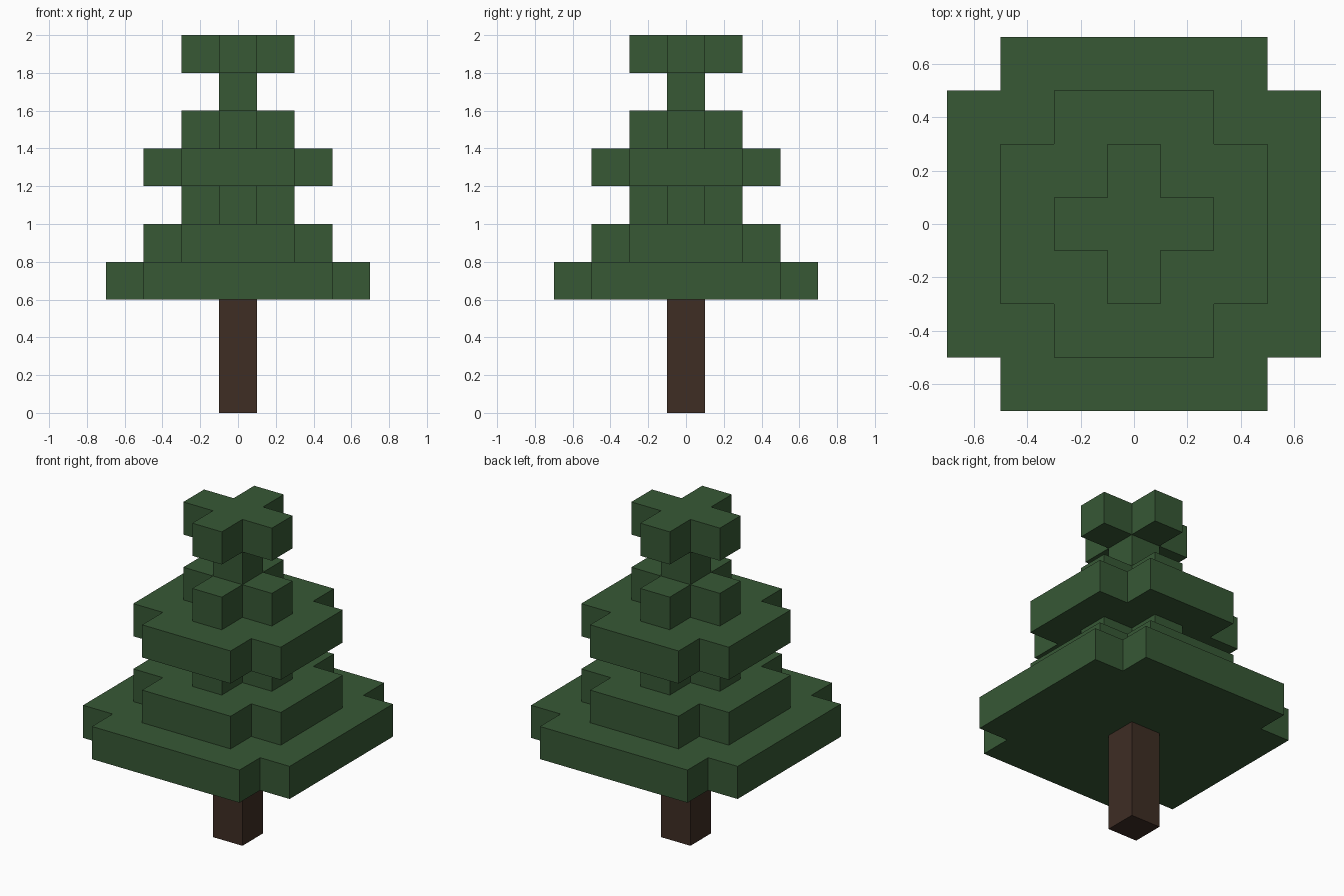
import bpy
import bmesh

if "Cube" in bpy.data.objects:
    bpy.data.objects.remove(bpy.data.objects["Cube"], do_unlink=True)

STEP = 0.2  # edge length of one block


def make_material(name, colour):
    mat = bpy.data.materials.new(name)
    mat.use_nodes = True
    mat.diffuse_color = colour
    mat.node_tree.nodes["Principled BSDF"].inputs["Base Color"].default_value = colour
    return mat


def make_object(name, bm, mat):
    # Merge coincident corners, then discard the collapsed faces
    bmesh.ops.remove_doubles(bm, verts=bm.verts, dist=0.0001)
    bmesh.ops.dissolve_degenerate(bm, edges=bm.edges, dist=0.0001)
    bmesh.ops.recalc_face_normals(bm, faces=bm.faces)
    mesh = bpy.data.meshes.new(name)
    bm.to_mesh(mesh)
    bm.free()
    mesh.materials.append(mat)
    obj = bpy.data.objects.new(name, mesh)
    bpy.context.collection.objects.link(obj)
    return obj


def cross_ring(bm, reach, z):
    """Square outline with one block notched out of each corner."""
    notch = max(reach - STEP, STEP / 2)
    corner = [(reach, notch), (notch, notch), (notch, reach)]
    points = []
    for _ in range(4):
        points += corner
        corner = [(-y, x) for x, y in corner]  # quarter turn
    return [bm.verts.new((x, y, z)) for x, y in points]


green = make_material("needle green", (0.0382, 0.0976, 0.0356, 1))
brown = make_material("bark brown", (0.0482, 0.0262, 0.0176, 1))

# Trunk: a plain square post
trunk_height = 3 * STEP
bm = bmesh.new()
bmesh.ops.create_cube(bm, size=1)
bmesh.ops.scale(bm, vec=(STEP, STEP, trunk_height), verts=bm.verts)
bmesh.ops.translate(bm, vec=(0, 0, trunk_height / 2), verts=bm.verts)
make_object("trunk", bm, brown)

# Foliage: one closed stepped shell, a layer per reach from bottom to top
bm = bmesh.new()
rings = []
for level, reach in enumerate((0.7, 0.5, 0.3, 0.5, 0.3, 0.1, 0.3)):
    z = trunk_height + level * STEP
    rings += [cross_ring(bm, reach, z), cross_ring(bm, reach, z + STEP)]
for low, high in zip(rings, rings[1:]):
    for i in range(len(low)):
        j = (i + 1) % len(low)
        bm.faces.new((low[i], low[j], high[j], high[i]))
bm.faces.new(rings[0][::-1])
bm.faces.new(rings[-1])
make_object("foliage", bm, green)
